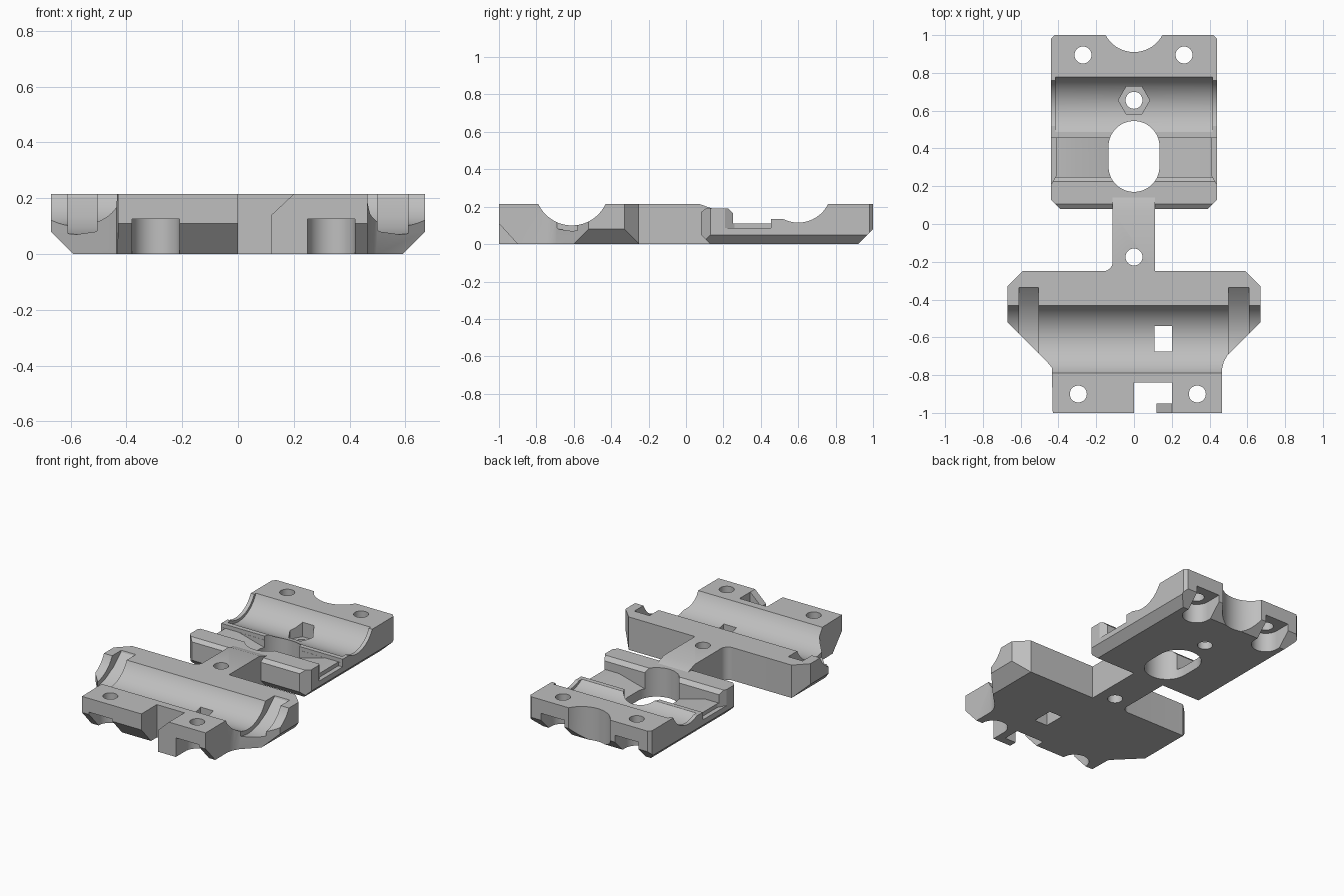
import bpy
import bmesh
from math import cos, sin, pi, radians
from mathutils import Vector

if "Cube" in bpy.data.objects:
    bpy.data.objects.remove(bpy.data.objects["Cube"])

TOP = 0.215
gray = bpy.data.materials.new("light gray")
gray.use_nodes = True
COLOUR = (0.52, 0.52, 0.52, 1)
gray.diffuse_color = COLOUR
gray.node_tree.nodes["Principled BSDF"].inputs["Base Color"].default_value = COLOUR


def prism(name, pts, axis, lo, hi):
    """Extrude a 2D outline along an axis."""
    place = {"x": lambda u, v, w: (w, u, v),
             "y": lambda u, v, w: (u, w, v),
             "z": lambda u, v, w: (u, v, w)}[axis]
    bm = bmesh.new()
    face = bm.faces.new([bm.verts.new(place(u, v, lo)) for u, v in pts])
    ext = bmesh.ops.extrude_face_region(bm, geom=[face])
    moved = [g for g in ext["geom"] if isinstance(g, bmesh.types.BMVert)]
    bmesh.ops.translate(bm, verts=moved, vec=Vector(place(0, 0, hi - lo)))
    bmesh.ops.recalc_face_normals(bm, faces=bm.faces)
    mesh = bpy.data.meshes.new(name)
    bm.to_mesh(mesh)
    bm.free()
    mesh.materials.append(gray)
    obj = bpy.data.objects.new(name, mesh)
    bpy.context.collection.objects.link(obj)
    return obj


def arc(cx, cy, r, start=0, end=360, n=48):
    count = n if end - start == 360 else n + 1
    return [(cx + r * cos(radians(start + (end - start) * i / n)),
             cy + r * sin(radians(start + (end - start) * i / n))) for i in range(count)]


def rect(u0, v0, u1, v1):
    return [(u0, v0), (u1, v0), (u1, v1), (u0, v1)]


def combine(target, other, operation="DIFFERENCE"):
    mod = target.modifiers.new("shape", "BOOLEAN")
    mod.operation = operation
    mod.solver = "EXACT"
    mod.object = other
    bpy.context.view_layer.objects.active = target
    bpy.ops.object.modifier_apply(modifier=mod.name)
    bpy.data.objects.remove(other)


def cut(target, pts, axis="z", lo=-0.1, hi=0.4):
    combine(target, prism("cutter", pts, axis, lo, hi))


def bolt_hole(target, x, y):
    cut(target, arc(x, y, 0.045, n=32))


def nut_pocket(target, x, y, r, height, direction):
    """Round pocket from below, open towards one end."""
    outer = y + direction * 0.2
    turn = 180 if direction > 0 else 0
    pts = arc(x, y, r, turn, turn + 180, 24)
    pts += [(pts[-1][0], outer), (pts[0][0], outer)]
    cut(target, pts, "z", -0.1, height)


# Front clamp: winged body
outline = [(-0.43, -1), (0.465, -1), (0.465, -0.77), (0.475, -0.73), (0.495, -0.695),
           (0.67, -0.52), (0.67, -0.33), (0.59, -0.25), (-0.59, -0.25), (-0.67, -0.33),
           (-0.67, -0.52), (-0.46, -0.73), (-0.435, -0.76)]
front = prism("front_clamp", outline, "z", 0, TOP)

# Front clamp: neck with sloped tip and one rounded root
neck = prism("neck", [(-0.3, 0), (0.14, 0), (0.14, 0.19), (0.07, TOP), (-0.3, TOP)],
             "x", -0.113, 0.11)
combine(front, neck, "UNION")
root = [(-0.1, -0.26), (-0.1, -0.2)] + arc(-0.163, -0.2, 0.05, -360, -450, 10) + [(-0.163, -0.26)]
combine(front, prism("neck_root", root, "z", 0, TOP), "UNION")

# Front clamp: rod channel and wider ring grooves near both ends
cut(front, arc(-0.61, 0.298, 0.198, n=96), "x", -0.8, 0.8)
ring = [(-0.33, 0.23), (-0.34, 0.205), (-0.42, 0.135), (-0.5, 0.092), (-0.56, 0.075),
        (-0.61, 0.07), (-0.68, 0.08), (-0.75, 0.12), (-0.8, 0.23)]
for lo, hi in ((-0.61, -0.505), (0.5, 0.61)):
    cut(front, ring, "x", lo, hi)

# Front clamp: chamfered wing undersides and front lower edge
for s in (-1, 1):
    cut(front, [(s * 0.58, -0.01), (s * 0.68, 0.09), (s * 0.8, -0.01)], "y", -1.2, 0.3)
edge = [(-0.89, -0.011), (-1.01, 0.121), (-1.1, -0.011)]
cut(front, edge, "x", -0.6, 0.05)
cut(front, edge, "x", 0.25, 0.6)

# Front clamp: notch with sloped hook, window, bolts and nut pockets
cut(front, rect(0, -1.1, 0.12, -0.84))
cut(front, rect(0.11, -0.95, 0.2, -0.84))
cut(front, [(0.1, 0.14), (0.12, 0.14), (0.2, TOP), (0.2, 0.3), (0.1, 0.3)], "y", -1.1, -0.9)
cut(front, rect(0.108, -0.675, 0.2, -0.54))
for x in (-0.295, 0.335):
    nut_pocket(front, x, -0.9, 0.085, 0.125, -1)
    bolt_hole(front, x, -0.9)
bolt_hole(front, 0, -0.175)

# Rear clamp: lip, low floor and raised rear block from one side profile
profile = [(0.13, 0), (0.92, 0), (1, 0.08), (1, TOP), (0.48, TOP), (0.48, 0.135),
           (0.455, 0.135), (0.455, 0.11), (0.25, 0.11), (0.25, 0.165), (0.225, 0.19),
           (0.105, 0.19), (0.08, 0.17), (0.08, 0.05)]
rear = prism("rear_clamp", profile, "x", -0.44, 0.44)

# Rear clamp: channel, slightly narrower at its end flanges
cut(rear, arc(0.6, 0.293, 0.178, n=96), "x", -0.6, 0.6)
cut(rear, arc(0.6, 0.293, 0.195, n=96), "x", -0.415, 0.415)
cut(rear, rect(0.47, 0.135, 0.56, 0.3), "x", -0.6, 0.6)

# Rear clamp: trimmed corners, side chamfers, ledges and floor slopes
for s in (-1, 1):
    cut(rear, [(s * 0.38, 0.07), (s * 0.45, 0.14), (s * 0.5, 0.07)])
    cut(rear, [(s * 0.41, 1.01), (s * 0.45, 0.97), (s * 0.5, 1.01)])
    cut(rear, [(s * 0.38, -0.01), (s * 0.45, 0.06), (s * 0.5, -0.01)], "y", 0, 1.1)
    cut(rear, [(s * 0.41, 0.26), (s * 0.45, 0.19), (s * 0.5, 0.19), (s * 0.5, 0.454),
               (s * 0.41, 0.454)], "z", 0.085, 0.3)
    cut(rear, [(s * 0.31, 0.11), (s * 0.31, 0.125), (s * 0.05, 0.125), (s * 0.05, 0.04)],
        "y", 0.25, 0.454)

# Rear clamp: oval opening, rear scoop, hex recess and bolt holes
cut(rear, arc(0, 0.41, 0.135, 0, 180, 32) + arc(0, 0.305, 0.135, 180, 360, 32))
cut(rear, arc(0, 1.08, 0.17, n=64))
cut(rear, arc(0, 0.655, 0.083, n=6), "z", 0.05, 0.3)
bolt_hole(rear, 0, 0.655)
for x in (-0.27, 0.265):
    nut_pocket(rear, x, 0.895, 0.085, 0.125, 1)
    bolt_hole(rear, x, 0.895)

# Smooth curved walls, keep machined edges sharp
for obj in (front, rear):
    bpy.ops.object.select_all(action="DESELECT")
    obj.select_set(True)
    bpy.context.view_layer.objects.active = obj
    bpy.ops.object.shade_smooth_by_angle(angle=radians(25))
